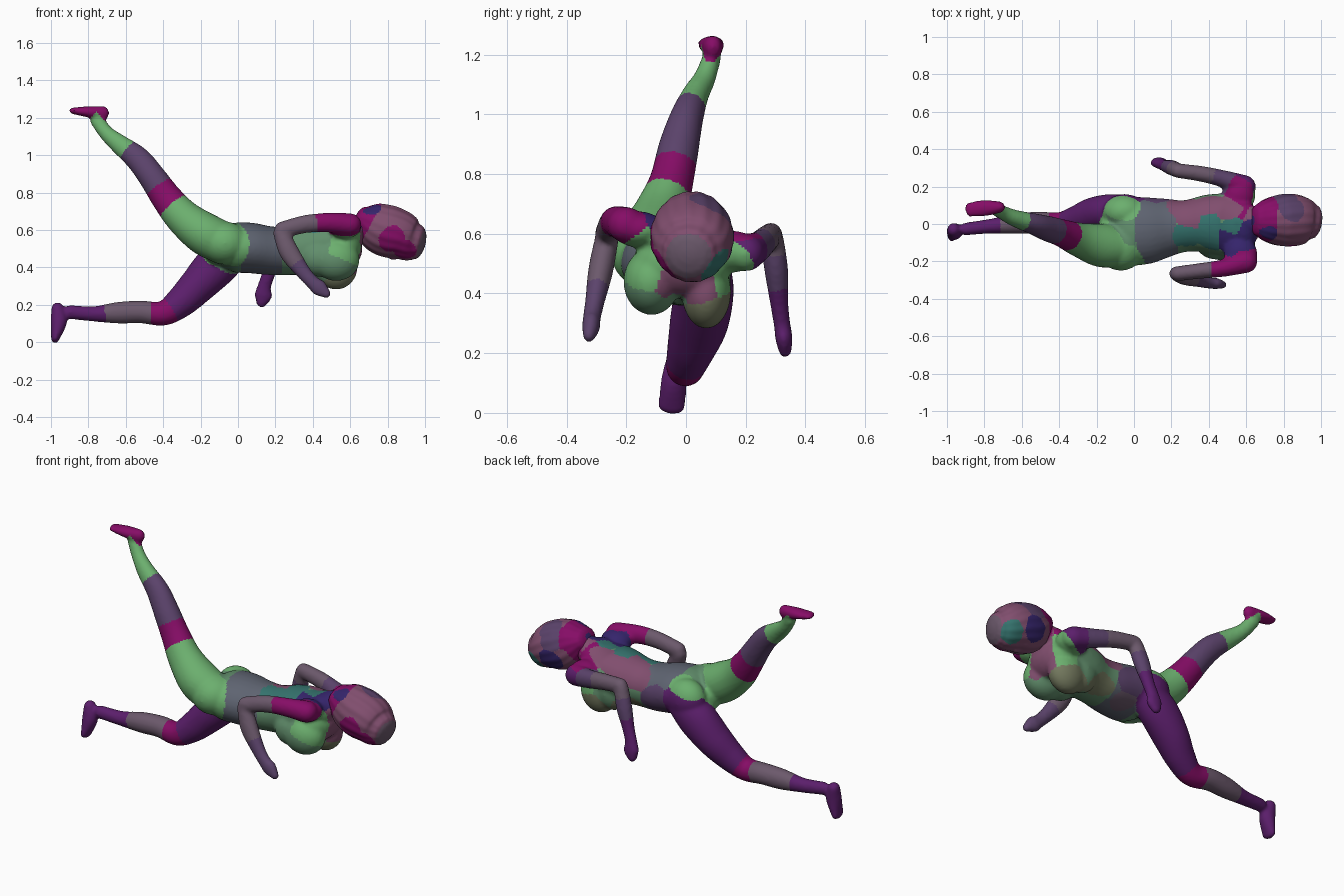
import bpy, bmesh, math
from mathutils import Vector

if "Cube" in bpy.data.objects:
    bpy.data.objects.remove(bpy.data.objects["Cube"])

# Palette (display values, converted to linear)
PALETTE = {
    "green": (.42, .68, .43), "sage": (.38, .55, .42), "slate": (.37, .39, .44),
    "teal": (.22, .45, .43), "blue": (.22, .16, .42), "violet": (.36, .14, .42),
    "plum": (.36, .27, .42), "magenta": (.52, .08, .40), "mauve": (.50, .31, .43),
    "ash": (.42, .35, .42), "olive": (.45, .47, .37),
}
KEYS = list(PALETTE)
MATS = []
for key, rgb in PALETTE.items():
    m = bpy.data.materials.new(key)
    m.diffuse_color = (*[c ** 2.2 for c in rgb], 1)
    m.use_nodes = True
    m.node_tree.nodes["Principled BSDF"].inputs["Base Color"].default_value = m.diffuse_color
    MATS.append(m)


def spline(a, b, c, d, t):
    return .5 * (2 * b + (c - a) * t + (2 * a - 5 * b + 4 * c - d) * t * t
                 + (3 * b - a - 3 * c + d) * t ** 3)


def tube(bm, path, sides=28, steps=6, ripple=0, cap_len=1):
    """Rounded elliptical tube through points (x, y, z, side radius, up radius, colour)."""
    rows = [p[:5] for p in path]
    rows = [rows[0]] + rows + [rows[-1]]
    pts = []
    for i in range(1, len(rows) - 2):
        for s in range(steps):
            pts.append([spline(*v, s / steps) for v in zip(*rows[i - 1:i + 3])])
    pts.append(list(rows[-1]))
    frames = []
    for i, p in enumerate(pts):
        a, b = pts[max(i - 1, 0)], pts[min(i + 1, len(pts) - 1)]
        frames.append((Vector(p[:3]), (Vector(b[:3]) - Vector(a[:3])).normalized(), p[3], p[4]))

    def cap(frame, sign):
        c, t, rs, ru = frame
        return [(c + t * sign * cap_len * min(rs, ru) * math.sin(q), t, rs * math.cos(q), ru * math.cos(q))
                for q in (.45, .9, 1.3, 1.5)]
    frames = cap(frames[0], -1)[::-1] + frames + cap(frames[-1], 1)
    rings = []
    for c, t, rs, ru in frames:
        side = (Vector((0, 1, 0)) - t * t.y).normalized()
        up = t.cross(side)
        ring = []
        for k in range(sides):
            q = 2 * math.pi * k / sides
            f = 1 + ripple * math.sin(15 * q + 9 * c.x)
            ring.append(bm.verts.new(c + side * rs * f * math.cos(q) + up * ru * f * math.sin(q)))
        rings.append(ring)
    for r, s in zip(rings, rings[1:]):
        for k in range(sides):
            n = (k + 1) % sides
            bm.faces.new((r[k], r[n], s[n], s[k]))
    bm.faces.new(rings[0][::-1])
    bm.faces.new(rings[-1])


def ball(bm, x, y, z, rx, ry, rz):
    for v in bmesh.ops.create_uvsphere(bm, u_segments=24, v_segments=16, radius=1)["verts"]:
        v.co = Vector((x + v.co.x * rx, y + v.co.y * ry, z + v.co.z * rz))


def build(name, paths, balls=(), seeds=(), voxel=.01, ripple=0, cap_len=1, smooth=6):
    """Fuse tubes and balls into one smooth skin, coloured by the nearest seed."""
    bm = bmesh.new()
    for p in paths:
        tube(bm, p, 90 if ripple else 28, ripple=ripple, cap_len=cap_len)
    for b in balls:
        ball(bm, *b)
    bmesh.ops.recalc_face_normals(bm, faces=bm.faces)
    me = bpy.data.meshes.new(name)
    bm.to_mesh(me)
    bm.free()
    ob = bpy.data.objects.new(name, me)
    bpy.context.collection.objects.link(ob)
    rm = ob.modifiers.new("fuse", "REMESH")
    rm.mode, rm.voxel_size, rm.use_smooth_shade = "VOXEL", voxel, True
    sm = ob.modifiers.new("soften", "SMOOTH")
    sm.factor, sm.iterations = .5, smooth
    dg = bpy.context.evaluated_depsgraph_get()
    me = bpy.data.meshes.new_from_object(ob.evaluated_get(dg))
    ob.modifiers.clear()
    ob.data = me
    me.name = name
    me.materials.clear()
    for m in MATS:
        me.materials.append(m)
    marks = [(Vector(p[:3]), min(p[3], p[4]), KEYS.index(p[5])) for path in paths for p in path]
    marks += [(Vector(s[:3]), .07, KEYS.index(s[3])) for s in seeds]
    for f in me.polygons:
        f.use_smooth = True
        f.material_index = min(marks, key=lambda k: (f.center - k[0]).length - k[1])[2]
    return ob


# Trunk and neck
trunk = [(-.10, -.04, .50, .11, .09, "green"), (-.03, -.04, .505, .175, .13, "sage"),
         (.06, -.035, .505, .18, .135, "slate"), (.17, -.02, .49, .158, .13, "slate"),
         (.28, -.01, .49, .138, .13, "sage"), (.40, 0, .505, .158, .143, "sage"),
         (.51, -.005, .535, .165, .128, "sage"), (.59, -.01, .585, .13, .085, "mauve")]
neck = [(.57, .01, .595, .08, .07, "magenta"), (.72, .02, .62, .075, .08, "magenta")]

# Raised leg
high_leg = [(-.05, -.12, .52, .10, .11, "green"), (-.17, -.115, .575, .117, .115, "green"),
            (-.29, -.085, .665, .092, .097, "green"), (-.38, -.05, .77, .074, .083, "magenta"),
            (-.46, -.025, .885, .068, .073, "plum"), (-.535, 0, .98, .057, .067, "plum"),
            (-.635, .03, 1.06, .045, .052, "green"), (-.705, .062, 1.12, .037, .04, "green"),
            (-.755, .087, 1.19, .031, .038, "green")]
high_foot = [(-.72, .09, 1.225, .031, .038, "magenta"), (-.80, .085, 1.232, .044, .03, "magenta"),
             (-.885, .077, 1.238, .038, .017, "magenta")]

# Trailing lower leg
low_leg = [(-.03, .055, .48, .095, .10, "violet"), (-.12, .06, .405, .10, .113, "violet"),
           (-.22, .043, .30, .098, .098, "violet"), (-.31, .016, .212, .08, .083, "violet"),
           (-.40, -.002, .155, .065, .066, "magenta"), (-.52, .006, .162, .06, .06, "ash"),
           (-.64, 0, .158, .053, .058, "ash"), (-.77, -.012, .152, .039, .041, "violet"),
           (-.90, -.027, .162, .034, .037, "violet")]
low_foot = [(-.965, -.03, .18, .036, .034, "violet"), (-.958, -.04, .11, .043, .044, "violet"),
            (-.978, -.048, .018, .046, .022, "violet")]

# Arms, each an upper arm and a bent forearm with a closed hand
near_upper = [(.60, -.20, .63, .062, .06, "magenta"), (.48, -.235, .64, .047, .052, "magenta"),
              (.36, -.25, .632, .042, .048, "ash"), (.235, -.265, .60, .04, .045, "ash")]
near_fore = [(.23, -.265, .585, .04, .043, "ash"), (.275, -.285, .48, .042, .053, "ash"),
             (.35, -.305, .375, .033, .04, "plum"), (.40, -.315, .32, .03, .037, "plum"),
             (.435, -.318, .29, .03, .044, "plum"), (.475, -.325, .258, .021, .024, "plum")]
far_upper = [(.59, .20, .535, .062, .062, "violet"), (.48, .24, .555, .047, .053, "plum"),
             (.36, .268, .58, .042, .047, "ash"), (.235, .285, .595, .039, .043, "ash")]
far_fore = [(.23, .288, .585, .039, .041, "ash"), (.20, .302, .48, .04, .046, "plum"),
            (.165, .312, .37, .031, .036, "violet"), (.14, .322, .295, .028, .037, "violet"),
            (.135, .328, .25, .029, .048, "violet"), (.125, .332, .208, .022, .029, "violet")]

# Chest and seat volumes
volumes = [(.525, -.115, .44, .125, .095, .112), (.525, .068, .405, .115, .083, .123),
           (.56, -.01, .50, .105, .165, .11), (.44, -.10, .45, .11, .09, .10),
           (.44, .07, .43, .11, .08, .11),
           (-.07, -.12, .53, .13, .13, .115), (-.05, .065, .51, .12, .095, .115),
           (.57, -.16, .615, .09, .09, .06), (.56, .155, .54, .09, .09, .07)]

# Extra colour patches across the back, chest and seat
patches = [(.12, -.08, .64, "slate"), (.28, -.06, .62, "teal"), (.40, -.07, .64, "teal"),
           (.26, .10, .58, "mauve"), (.38, .10, .62, "mauve"), (.50, .08, .66, "mauve"),
           (.40, 0, .66, "teal"), (.30, .03, .62, "mauve"), (.52, -.02, .68, "teal"),
           (.50, -.08, .67, "blue"), (.60, -.06, .67, "blue"), (.58, .18, .62, "magenta"),
           (-.06, .09, .62, "green"), (-.02, .16, .48, "violet"), (.12, .14, .47, "plum"),
           (.52, -.15, .34, "sage"), (.54, .10, .30, "olive"), (.30, .10, .38, "olive"),
           (.62, .16, .50, "green"), (.12, .05, .36, "ash"), (-.12, -.20, .55, "green"),
           (.60, -.14, .54, "green"), (.64, .02, .48, "mauve")]

build("body", [trunk, neck, high_leg, high_foot, low_leg, low_foot,
               near_upper, near_fore, far_upper, far_fore], volumes, patches)

# Head with grooved hair
head = [(.66, .02, .665, .085, .065, "blue"), (.71, .02, .64, .115, .115, "magenta"),
        (.78, .02, .603, .137, .138, "mauve"), (.86, .02, .575, .138, .132, "mauve"),
        (.92, .017, .545, .12, .113, "mauve"), (.955, .012, .535, .095, .095, "ash")]
face = [(.74, .01, .52, .05, .055, .045), (.83, .01, .465, .03, .02, .025)]
hair_tints = [(.70, -.06, .74, "blue"), (.82, -.10, .55, "magenta"), (.80, .12, .66, "plum"),
              (.84, .08, .70, "plum"), (.93, .08, .50, "teal"), (.90, -.08, .48, "magenta"),
              (.80, .14, .54, "blue"), (.72, .10, .68, "magenta")]
build("head_and_hair", [head], face, hair_tints, voxel=.008, ripple=.015, cap_len=.5, smooth=2)
